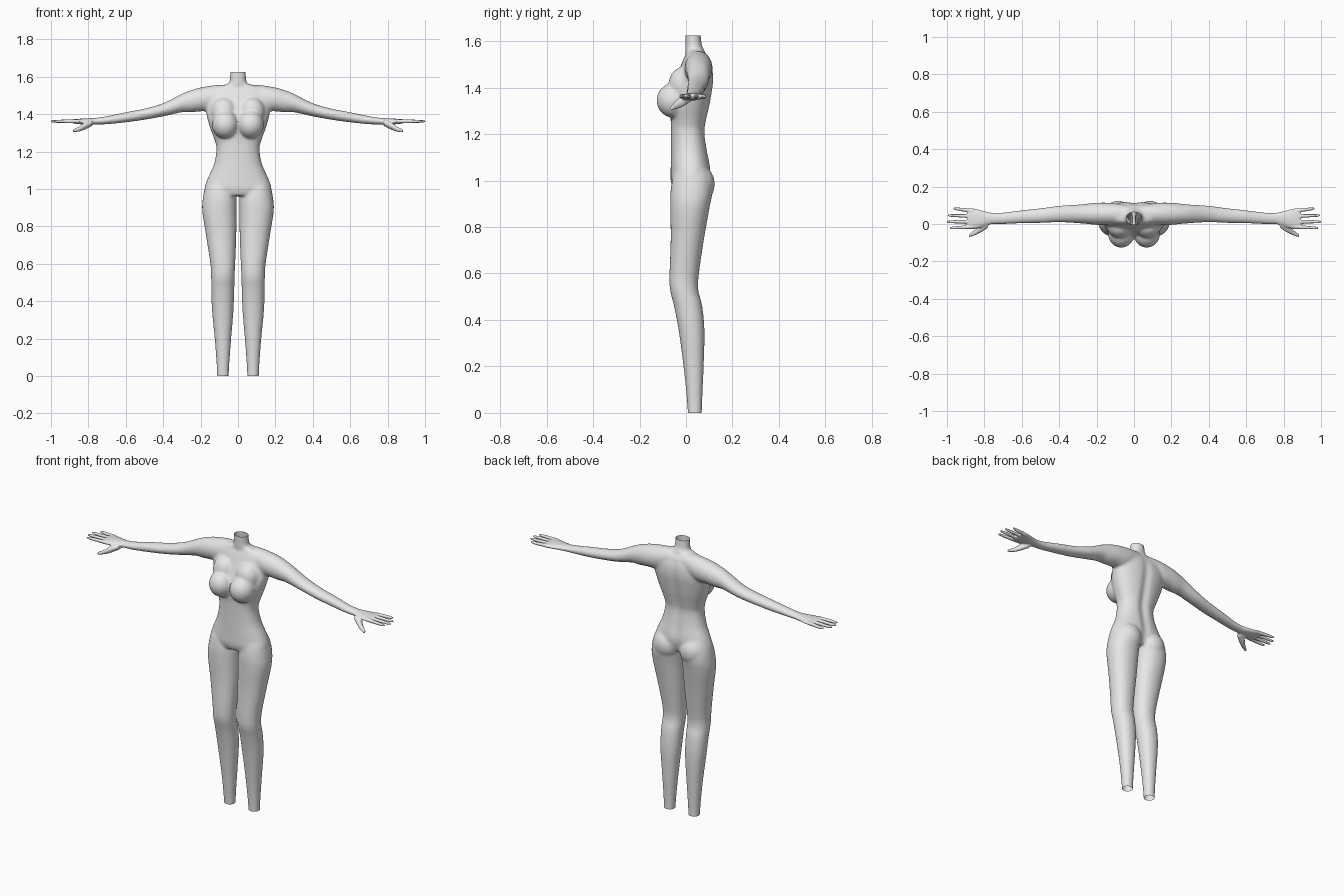
import bpy
import bmesh
from math import cos, sin, pi, exp
from mathutils import Matrix, Vector

default_cube = bpy.data.objects.get("Cube")
if default_cube:
    bpy.data.objects.remove(default_cube, do_unlink=True)

SEGMENTS = 32
NECK_TOP = 1.625


def smooth_rings(rings, steps=5):
    """Catmull-Rom interpolation between the given cross-sections."""
    rings = [Vector(r) for r in rings]
    result = []
    for i in range(len(rings) - 1):
        before = rings[max(i - 1, 0)]
        start, end = rings[i], rings[i + 1]
        after = rings[min(i + 2, len(rings) - 1)]
        for s in range(steps):
            t = s / steps
            tangent_in = (end - before) * 0.5
            tangent_out = (after - start) * 0.5
            result.append(start * (2 * t**3 - 3 * t**2 + 1)
                          + tangent_in * (t**3 - 2 * t**2 + t)
                          + end * (3 * t**2 - 2 * t**3)
                          + tangent_out * (t**3 - t**2))
    result.append(rings[-1])
    return result


def power(value, exponent):
    return abs(value) ** exponent * (1 if value >= 0 else -1)


def loft(bm, rings, axis="z", side=1, squareness=2.0):
    """Closed loft; a ring is (position, low a, high a, low b, high b)."""
    loops = []
    for pos, a0, a1, b0, b1 in smooth_rings(rings):
        loop = []
        for k in range(SEGMENTS):
            angle = 2 * pi * k / SEGMENTS
            a = (a0 + a1) / 2 + (a1 - a0) / 2 * power(cos(angle), 2 / squareness)
            b = (b0 + b1) / 2 + (b1 - b0) / 2 * power(sin(angle), 2 / squareness)
            co = (a, b, pos) if axis == "z" else (pos, a, b)
            loop.append(bm.verts.new((co[0] * side, co[1], co[2])))
        loops.append(loop)
    for low, high in zip(loops, loops[1:]):
        for k in range(SEGMENTS):
            n = (k + 1) % SEGMENTS
            bm.faces.new((low[k], low[n], high[n], high[k]))
    bm.faces.new(loops[0][::-1])
    bm.faces.new(loops[-1])


def ellipsoid(bm, centre, radii, side):
    place = Matrix.Translation((centre[0] * side, centre[1], centre[2]))
    bmesh.ops.create_uvsphere(bm, u_segments=32, v_segments=20, radius=1,
                              matrix=place @ Matrix.Diagonal((*radii, 1)))


def symmetric(rings):
    """Rings (z, half width, front, back) centred on x = 0."""
    return [(z, -w, w, front, back) for z, w, front, back in rings]


# Cross-sections of the main forms
torso = symmetric([
    (.965, .15, -.055, .085), (1, .178, -.066, .1), (1.05, .165, -.066, .107),
    (1.13, .13, -.065, .093), (1.21, .115, -.065, .083), (1.26, .125, -.066, .09),
    (1.32, .147, -.072, .103), (1.38, .165, -.066, .113), (1.43, .172, -.048, .119),
    (1.48, .172, -.028, .115), (1.52, .155, -.012, .1), (1.545, .12, 0, .085),
    (1.56, .06, 0, .07)])
neck = symmetric([
    (1.52, .075, 0, .09), (1.56, .055, -.004, .08),
    (1.585, .044, -.004, .068), (1.68, .042, -.004, .06)])
leg = [
    (-.06, .052, .11, .01, .068), (.05, .047, .114, .004, .07),
    (.19, .037, .124, -.01, .076), (.35, .024, .139, -.031, .08),
    (.46, .02, .143, -.052, .07), (.53, .018, .144, -.069, .053),
    (.6, .015, .148, -.071, .056), (.75, .009, .171, -.066, .078),
    (.88, .008, .191, -.068, .101), (.95, .008, .188, -.067, .113),
    (1.02, .02, .172, -.055, .105), (1.08, .04, .14, -.03, .08)]
arm = [
    (.04, .01, .1, 1.47, 1.558), (.12, -.005, .113, 1.42, 1.556),
    (.2, -.005, .114, 1.415, 1.543), (.25, 0, .109, 1.41, 1.529),
    (.3, .004, .104, 1.41, 1.509), (.4, .009, .098, 1.388, 1.459),
    (.5, .005, .085, 1.37, 1.43), (.6, .003, .074, 1.356, 1.411),
    (.7, -.001, .062, 1.346, 1.39), (.76, -.002, .061, 1.344, 1.381),
    (.8, -.012, .068, 1.345, 1.378), (.84, -.025, .08, 1.346, 1.376),
    (.875, -.027, .085, 1.35, 1.374), (.89, -.02, .078, 1.354, 1.37)]
thumb = [
    (.78, -.02, .03, 1.337, 1.37), (.82, -.046, 0, 1.317, 1.355),
    (.85, -.06, -.03, 1.307, 1.334), (.882, -.071, -.055, 1.303, 1.317)]
# Fingers: base y, tip y, tip x
fingers = [(.07, .083, .968), (.042, .046, .995), (.012, .012, 1), (-.015, -.022, .985)]


def finger_rings(base_y, tip_y, tip_x):
    rings = []
    for x, r in ((.86, .011), (.92, .0095), (tip_x - .015, .0075), (tip_x, .004)):
        y = base_y + (tip_y - base_y) * (x - .86) / (tip_x - .86)
        rings.append((x, y - r, y + r, 1.362 - r, 1.362 + r))
    return rings


# Assemble the overlapping forms
bm = bmesh.new()
loft(bm, torso, squareness=2.3)
loft(bm, neck)
for side in (1, -1):
    loft(bm, leg, side=side, squareness=2.15)
    loft(bm, arm, axis="x", side=side)
    loft(bm, thumb, axis="x", side=side)
    for finger in fingers:
        loft(bm, finger_rings(*finger), axis="x", side=side)
    # breast, its upper slope, and buttock
    ellipsoid(bm, (.068, -.051, 1.345), (.071, .076, .076), side)
    ellipsoid(bm, (.075, -.01, 1.41), (.07, .066, .08), side)
    ellipsoid(bm, (.085, .05, .985), (.08, .074, .085), side)
bmesh.ops.recalc_face_normals(bm, faces=bm.faces)
mesh = bpy.data.meshes.new("body_forms")
bm.to_mesh(mesh)
bm.free()

# Fuse them into one skin
body = bpy.data.objects.new("body", mesh)
bpy.context.scene.collection.objects.link(body)
remesh = body.modifiers.new("fuse", "REMESH")
remesh.mode = "VOXEL"
remesh.voxel_size = .005
depsgraph = bpy.context.evaluated_depsgraph_get()
skin = bpy.data.meshes.new_from_object(body.evaluated_get(depsgraph))
skin.name = "body"
body.modifiers.clear()
body.data = skin
bpy.data.meshes.remove(mesh)

bm = bmesh.new()
bm.from_mesh(skin)
# Groove along the spine
for v in bm.verts:
    if v.co.y > .04 and .94 < v.co.z < 1.52:
        fade = sin(pi * (v.co.z - .94) / .58) ** .5
        v.co.y -= .013 * fade * exp(-(v.co.x / .024) ** 2)
# Soften the joins, keeping the hands crisp
soft = [v for v in bm.verts if abs(v.co.x) < .77]
for _ in range(14):
    bmesh.ops.smooth_vert(bm, verts=soft, factor=.5,
                          use_axis_x=True, use_axis_y=True, use_axis_z=True)
bmesh.ops.smooth_vert(bm, verts=bm.verts[:], factor=.4,
                      use_axis_x=True, use_axis_y=True, use_axis_z=True)
# Open ends at the neck and ankles
for height, direction in ((0, -1), (NECK_TOP, 1)):
    bmesh.ops.bisect_plane(bm, geom=bm.verts[:] + bm.edges[:] + bm.faces[:],
                           plane_co=(0, 0, height), plane_no=(0, 0, direction),
                           clear_outer=True)
for face in bm.faces:
    face.smooth = True
bm.to_mesh(skin)
bm.free()

# Single plain grey
grey = bpy.data.materials.new("light_grey")
grey.use_nodes = True
colour = (.8, .8, .8, 1)
grey.diffuse_color = colour
grey.node_tree.nodes["Principled BSDF"].inputs["Base Color"].default_value = colour
skin.materials.clear()
skin.materials.append(grey)
